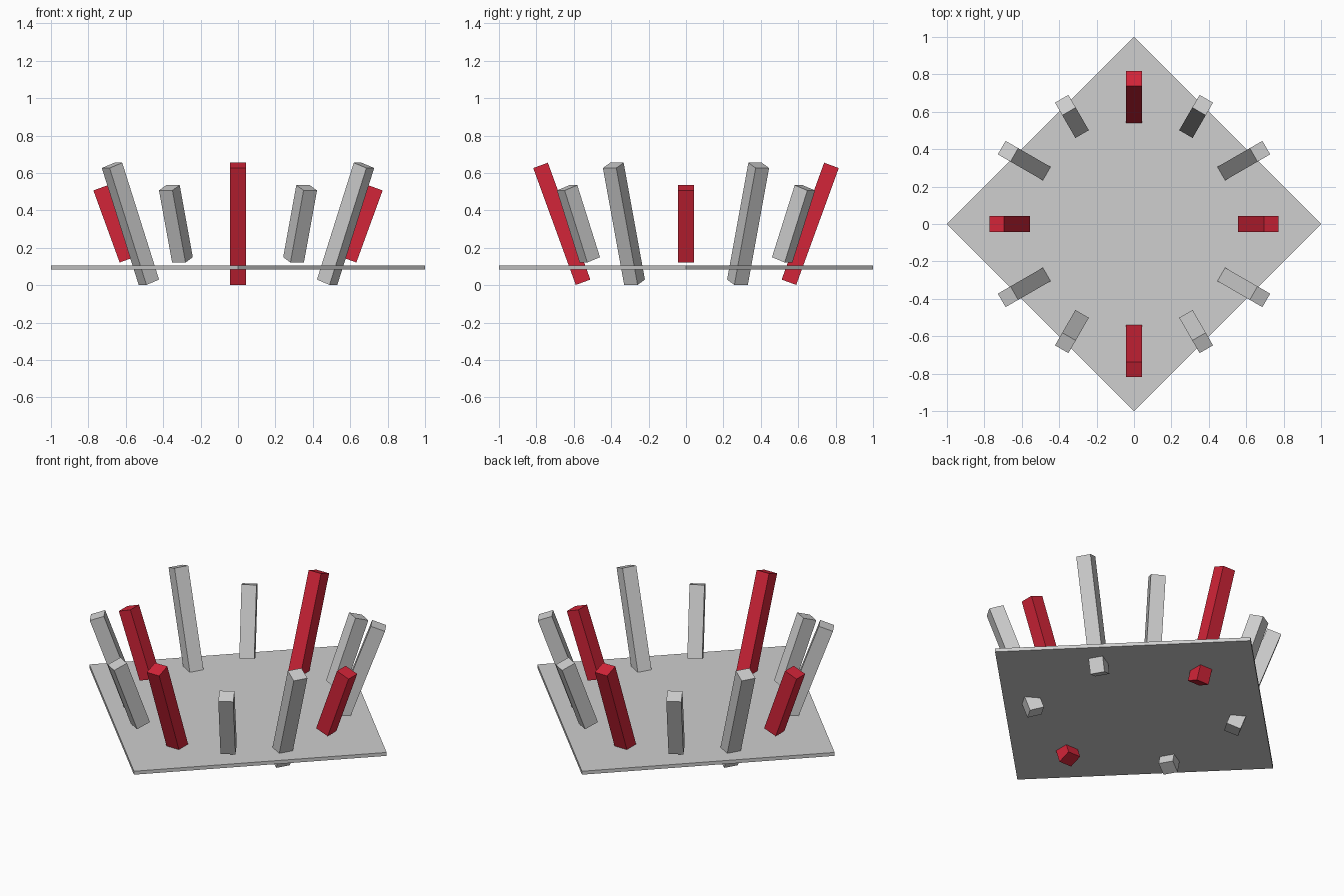
import bpy
from math import radians, sin, cos
from mathutils import Matrix

cube = bpy.data.objects.get("Cube")
if cube:
    bpy.data.objects.remove(cube, do_unlink=True)


def material(name, rgb):
    m = bpy.data.materials.new(name)
    m.use_nodes = True
    color = (*rgb, 1)
    m.diffuse_color = color
    m.node_tree.nodes["Principled BSDF"].inputs["Base Color"].default_value = color
    return m


grey = material("light grey", (0.62, 0.62, 0.62))
red = material("crimson red", (0.65, 0.018, 0.04))


def box(name, size, matrix, mat):
    bpy.ops.mesh.primitive_cube_add(size=1)
    ob = bpy.context.object
    ob.name = ob.data.name = name
    ob.data.transform(matrix @ Matrix.Diagonal((*size, 1)))
    ob.data.materials.append(mat)
    return ob


# Thin square base, turned so its corners lie on the axes
side = 2 ** 0.5
box("base_plate", (side, side, 0.021),
    Matrix.Translation((0, 0, 0.095)) @ Matrix.Rotation(radians(45), 4, "Z"), grey)

# Ring of twelve outward-leaning posts, alternating short and tall;
# the four on the axes are red
WIDTH, TILT, RADIUS, MID_HEIGHT = 0.083, radians(20), 0.664, 0.328
for i in range(12):
    tall = i % 2 == 1
    length = 0.665 if tall else 0.41
    matrix = (Matrix.Rotation(radians(30 * i), 4, "Z")
              @ Matrix.Translation((RADIUS, 0, MID_HEIGHT))
              @ Matrix.Rotation(TILT, 4, "Y"))
    name = ("tall" if tall else "short") + f"_post_{i + 1}"
    box(name, (WIDTH, WIDTH, length), matrix, red if i % 3 == 0 else grey)
